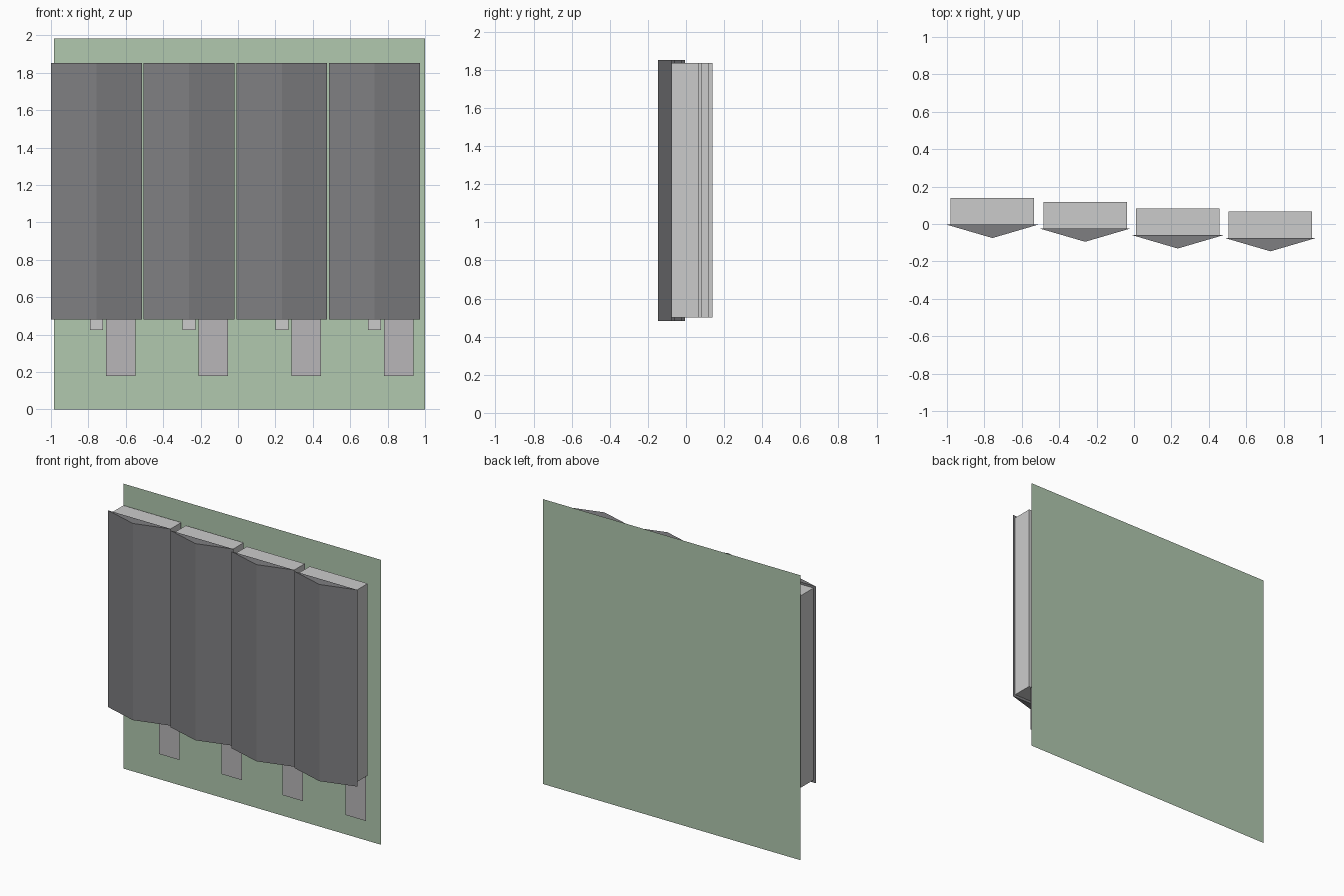
import bpy, bmesh

if "Cube" in bpy.data.objects:
    bpy.data.objects.remove(bpy.data.objects["Cube"])


def material(name, rgb):
    m = bpy.data.materials.new(name)
    m.diffuse_color = (*rgb, 1)
    m.use_nodes = True
    m.node_tree.nodes["Principled BSDF"].inputs["Base Color"].default_value = m.diffuse_color
    return m


GREEN = material("lawn_green", (0.44, 0.58, 0.43))
DARK = material("roof_grey", (0.21, 0.21, 0.22))
PAVING = material("paving_grey", (0.48, 0.47, 0.48))


def finish(name, bm, mat=None):
    bmesh.ops.recalc_face_normals(bm, faces=bm.faces)
    me = bpy.data.meshes.new(name)
    bm.to_mesh(me)
    bm.free()
    ob = bpy.data.objects.new(name, me)
    bpy.context.collection.objects.link(ob)
    if mat:
        me.materials.append(mat)
    return ob


def prism(name, profile, z0, z1, mat=None):
    """Closed (x, y) profile extruded along z."""
    bm = bmesh.new()
    face = bm.faces.new([bm.verts.new((x, y, z0)) for x, y in profile])
    ext = bmesh.ops.extrude_face_region(bm, geom=[face])
    verts = [v for v in ext["geom"] if isinstance(v, bmesh.types.BMVert)]
    bmesh.ops.translate(bm, verts=verts, vec=(0, 0, z1 - z0))
    return finish(name, bm, mat)


def sheet(name, x0, x1, z0, z1, y, mat=None):
    """Flat panel facing -y."""
    bm = bmesh.new()
    bm.faces.new([bm.verts.new((x, y, z)) for x, z in
                  ((x0, z0), (x1, z0), (x1, z1), (x0, z1))])
    ob = bpy.data.meshes.new(name)
    bm.to_mesh(ob)
    bm.free()
    o = bpy.data.objects.new(name, ob)
    bpy.context.collection.objects.link(o)
    if mat:
        ob.materials.append(mat)
    return o


# Ground panel
sheet("ground", -0.984, 1.0, 0, 1.984, 0.146, GREEN)

# Row of four stepped houses; base is the y of each floor
WALL_H, ROOF_H = 0.142, 0.071
for i, base in enumerate((0.138, 0.118, 0.082, 0.067)):
    cx = -0.757 + 0.4955 * i
    eave = base - WALL_H
    n = i + 1
    # Walls
    prism(f"house_walls_{n}",
          [(cx - 0.223, base), (cx + 0.223, base),
           (cx + 0.223, eave), (cx - 0.223, eave)], 0.5, 1.837)
    # Gabled roof with overhang
    prism(f"house_roof_{n}",
          [(cx - 0.243, eave), (cx + 0.243, eave), (cx, eave - ROOF_H)],
          0.482, 1.852, DARK)
    # Driveway and front path
    sheet(f"driveway_{n}", cx + 0.051, cx + 0.209, 0.18, 0.5, base - 0.001, PAVING)
    sheet(f"front_path_{n}", cx - 0.034, cx + 0.035, 0.425, 0.5, base - 0.001)
